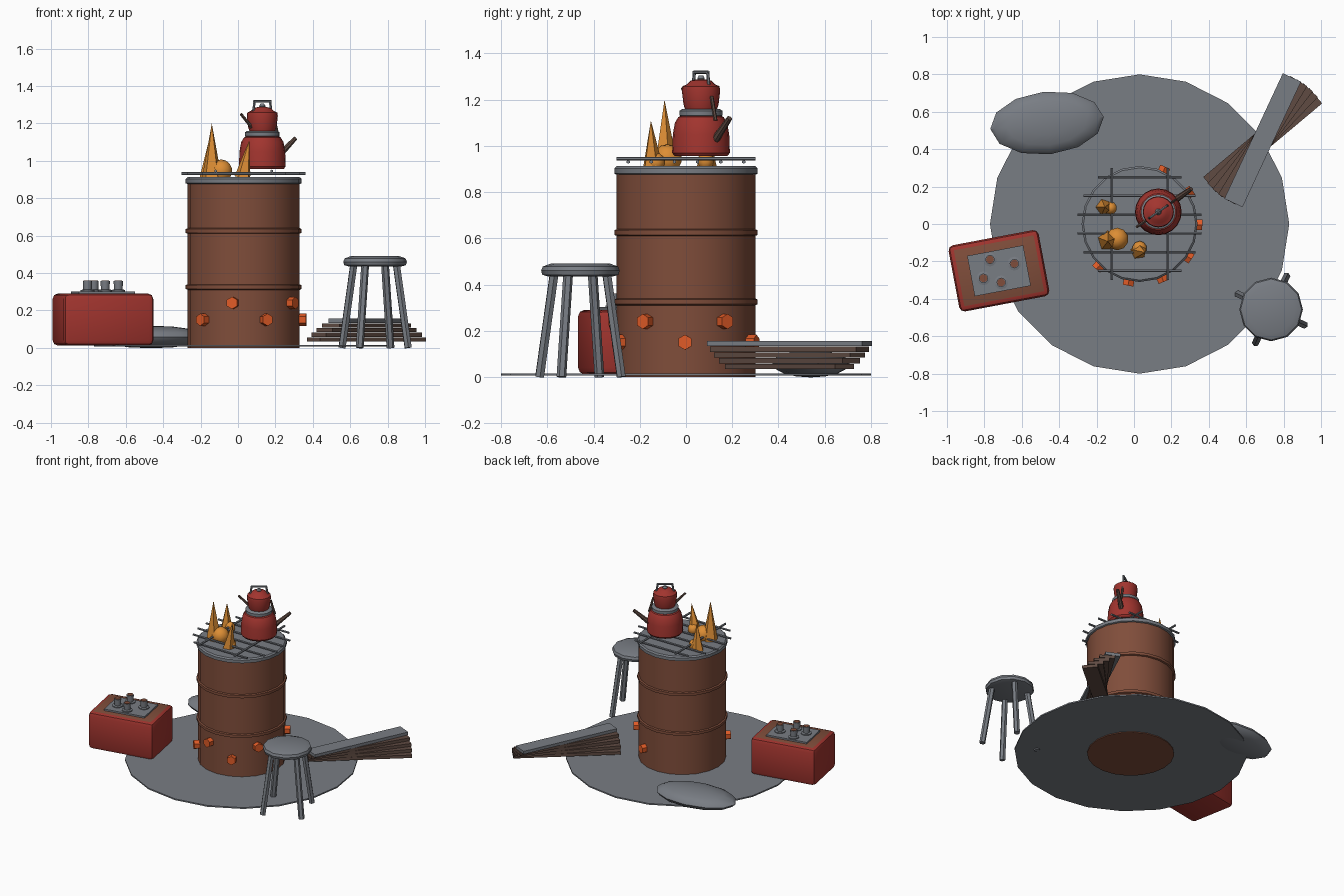
import bpy, bmesh, math
from mathutils import Vector

if "Cube" in bpy.data.objects:
    bpy.data.objects.remove(bpy.data.objects["Cube"])

def mat(name, r, g, b):
    m = bpy.data.materials.new(name)
    m.diffuse_color = (r, g, b, 1)
    m.use_nodes = True
    m.node_tree.nodes["Principled BSDF"].inputs["Base Color"].default_value = m.diffuse_color
    return m

GREY = mat("slate_grey", 0.19, 0.205, 0.23)
RUST = mat("rust_brown", 0.215, 0.075, 0.043)
RED = mat("enamel_red", 0.36, 0.035, 0.028)
WOOD = mat("dark_wood", 0.115, 0.07, 0.055)
EMBER = mat("ember_orange", 0.75, 0.105, 0.02)
FLAME = mat("flame_yellow", 0.72, 0.27, 0.035)

def finish(name, bm, mats, smooth=True):
    bmesh.ops.recalc_face_normals(bm, faces=bm.faces[:])
    me = bpy.data.meshes.new(name)
    bm.to_mesh(me)
    bm.free()
    ob = bpy.data.objects.new(name, me)
    bpy.context.collection.objects.link(ob)
    for m in mats if isinstance(mats, list) else [mats]:
        me.materials.append(m)
    if smooth:
        bpy.ops.object.select_all(action='DESELECT')
        ob.select_set(True)
        bpy.context.view_layer.objects.active = ob
        bpy.ops.object.shade_smooth_by_angle(angle=math.radians(35))
    return ob

def lathe(name, prof, x, y, m, n=20, smooth=True):
    """Solid of revolution from (radius, z) points; both ends are capped."""
    bm = bmesh.new()
    rings = []
    for r, z in prof:
        rings.append([bm.verts.new((x + r * math.cos(2 * math.pi * i / n),
                                    y + r * math.sin(2 * math.pi * i / n), z)) for i in range(n)])
    for a, b in zip(rings, rings[1:]):
        for i in range(n):
            j = (i + 1) % n
            bm.faces.new((a[i], a[j], b[j], b[i]))
    bm.faces.new(rings[0])
    bm.faces.new(rings[-1])
    return finish(name, bm, m, smooth)

def rod(name, p, q, r1, m, r2=None, n=6, smooth=True):
    """Straight rod or cone between two points."""
    p, q = Vector(p), Vector(q)
    bm = bmesh.new()
    bmesh.ops.create_cone(bm, cap_ends=True, segments=n, radius1=r1,
                          radius2=r1 if r2 is None else r2, depth=(q - p).length)
    ob = finish(name, bm, m, smooth)
    ob.location = (p + q) / 2
    ob.rotation_mode = 'QUATERNION'
    ob.rotation_quaternion = (q - p).to_track_quat('Z', 'Y')
    return ob

def box(name, c, size, deg, mats, bevel=0.0):
    bm = bmesh.new()
    bmesh.ops.create_cube(bm, size=1)
    bmesh.ops.scale(bm, vec=size, verts=bm.verts[:])
    if bevel:
        bmesh.ops.bevel(bm, geom=bm.edges[:], offset=bevel, segments=2, profile=0.5, affect='EDGES')
    if isinstance(mats, list):          # second colour on the flat top
        bm.normal_update()
        for f in bm.faces:
            f.material_index = 1 if f.normal.z > 0.99 else 0
    ob = finish(name, bm, mats)
    ob.location = c
    ob.rotation_euler.z = math.radians(deg)
    return ob

def ball(name, c, size, m, deg=0, u=10, v=7):
    bm = bmesh.new()
    bmesh.ops.create_uvsphere(bm, u_segments=u, v_segments=v, radius=1)
    bmesh.ops.scale(bm, vec=size, verts=bm.verts[:])
    ob = finish(name, bm, m)
    ob.location = c
    ob.rotation_euler.z = math.radians(deg)
    return ob

CX = 0.03                                # drum axis

# Ground slab
lathe("ground_disc", [(0.8, 0.006), (0.8, 0.016)], CX, 0, GREY)

# Drum, hoops and rim
lathe("drum", [(0.3, 0.0), (0.3, 0.89)], CX, 0, RUST)
for z in (0.325, 0.625):
    lathe("drum_hoop", [(0.295, z - 0.017), (0.31, z - 0.01), (0.31, z + 0.01), (0.295, z + 0.017)],
          CX, 0, RUST)
lathe("drum_rim", [(0.295, 0.873), (0.31, 0.88), (0.31, 0.903), (0.3, 0.912)], CX, 0, GREY)

# Glowing vent plugs, alternating in height
for i in range(7):
    a = math.radians(-134 + 33.3 * i)
    d = Vector((math.cos(a), math.sin(a), 0))
    c = Vector((CX, 0, 0.24 if i % 2 else 0.15))
    rod("ember_vent", c + d * 0.28, c + d * 0.335, 0.033, EMBER, smooth=False)

# Grate
for i in range(6):
    y = -0.25 + 0.1 * i
    h = math.sqrt(0.335 ** 2 - y * y)
    rod("grate_bar", (CX - h, y, 0.931), (CX + h, y, 0.931), 0.008, GREY)
for x in (CX - 0.15, CX + 0.15):
    rod("grate_cross_bar", (x, -0.3, 0.945), (x, 0.3, 0.945), 0.008, GREY)

# Flames
for p, q, r in (((-0.14, -0.09, 0.91), (-0.14, -0.093, 1.2), 0.055),
                ((-0.16, 0.09, 0.91), (-0.155, 0.09, 1.11), 0.045),
                ((0.025, -0.145, 0.91), (0.06, -0.152, 1.11), 0.045)):
    rod("flame_tongue", p, q, r, FLAME, 0.0, 5, False)
ball("flame_ball", (-0.09, -0.08, 0.945), (0.062, 0.062, 0.062), FLAME)
ball("flame_ball_small", (-0.125, 0.085, 0.935), (0.035, 0.035, 0.04), FLAME)
ball("flame_ball_front", (0.03, -0.13, 0.93), (0.04, 0.04, 0.04), FLAME)

# Kettle with a smaller pot stacked on it
KX, KY = 0.13, 0.065
lathe("kettle_body", [(0.115, 0.957), (0.125, 0.97), (0.122, 1.05), (0.113, 1.1),
                      (0.098, 1.125), (0.08, 1.133)], KX, KY, RED)
lathe("kettle_collar", [(0.08, 1.125), (0.093, 1.132), (0.093, 1.152), (0.08, 1.16)], KX, KY, GREY)
lathe("upper_pot", [(0.068, 1.155), (0.076, 1.18), (0.083, 1.24), (0.08, 1.258), (0.06, 1.267),
                    (0.045, 1.282), (0.02, 1.288)], KX, KY, RED)
lathe("lid_knob", [(0.012, 1.28), (0.017, 1.292), (0.01, 1.305)], KX, KY, GREY, 10)
U = Vector((math.cos(math.radians(35)), math.sin(math.radians(35)), 0))
K = Vector((KX, KY, 0))
def kp(r, z):
    return K + U * r + Vector((0, 0, z))
for s in (-1, 1):
    rod("lid_handle_post", kp(0.06 * s, 1.255), kp(0.05 * s, 1.32), 0.007, GREY)
rod("lid_handle_bar", kp(-0.056, 1.319), kp(0.056, 1.319), 0.007, GREY)
rod("kettle_spout", kp(0.1, 1.02), kp(0.215, 1.12), 0.019, WOOD, 0.012, 8)
rod("pot_spout", kp(-0.07, 1.18), kp(-0.14, 1.25), 0.01, WOOD, 0.008)
rod("pot_handle", kp(0.08, 1.215), kp(0.11, 1.11), 0.008, WOOD)

# Cool box with a tray of cups
BX, BY, BA = -0.722, -0.25, 10.7
box("cool_box", (BX, BY, 0.151), (0.49, 0.36, 0.278), BA, [RED, RUST], 0.028)
box("tray", (BX, BY, 0.294), (0.305, 0.22, 0.016), BA, GREY)
for x, y in ((-0.77, -0.19), (-0.64, -0.212), (-0.805, -0.29), (-0.71, -0.312)):
    lathe("cup", [(0.037, 0.298), (0.037, 0.309), (0.023, 0.312), (0.025, 0.358)], x, y, GREY, 12)
    lathe("cup_drink", [(0.021, 0.355), (0.021, 0.361)], x, y, RUST, 12)

# Stool
SX, SY = 0.733, -0.457
lathe("stool_seat", [(0.14, 0.435), (0.165, 0.442), (0.17, 0.46), (0.163, 0.478), (0.13, 0.49)],
      SX, SY, GREY, 12)
for k in range(4):
    a = math.radians(65 + 90 * k)
    c, s = math.cos(a), math.sin(a)
    rod("stool_leg", (SX + 0.195 * c, SY + 0.195 * s, 0.0),
        (SX + 0.125 * c, SY + 0.125 * s, 0.45), 0.021, GREY)

# Fanned stack of planks, the top one grey
for i in range(5):
    box("plank", (0.688, 0.448, 0.045 + 0.025 * i), (0.74, 0.107, 0.022), 40 + 6.25 * i,
        GREY if i == 4 else WOOD)

# Slumped sack
ball("sack", (-0.465, 0.54, 0.058), (0.305, 0.168, 0.06), GREY, 6, 12, 8)
